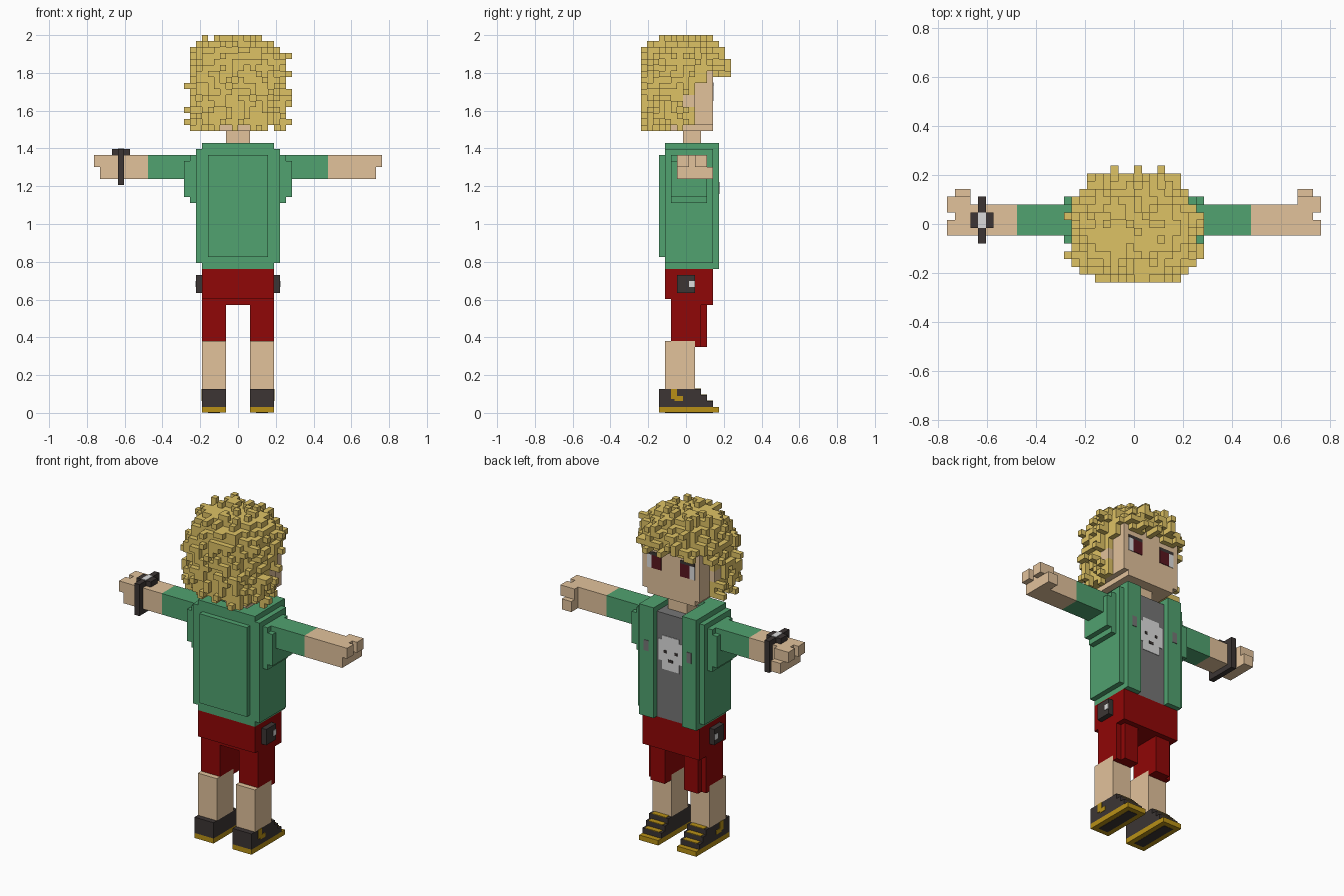
import bpy, bmesh, random
from math import ceil, sqrt

if "Cube" in bpy.data.objects:
    bpy.data.objects.remove(bpy.data.objects["Cube"])

random.seed(5)
V = 2 / 63          # size of one voxel; all numbers below are in voxels
P = 0.1             # thickness of painted plates


def material(name, rgb):
    m = bpy.data.materials.new(name)
    m.diffuse_color = (*rgb, 1)
    m.use_nodes = True
    m.node_tree.nodes["Principled BSDF"].inputs["Base Color"].default_value = m.diffuse_color
    return m


HAIR = material("blond hair", (0.73, 0.54, 0.13))
SKIN = material("skin", (0.76, 0.54, 0.33))
GREEN = material("green cloth", (0.082, 0.36, 0.16))
RED = material("red cloth", (0.28, 0.002, 0.002))
DARK = material("dark brown", (0.045, 0.036, 0.034))
GOLD = material("gold trim", (0.48, 0.28, 0.008))
GREY = material("grey shirt", (0.18, 0.18, 0.18))
WHITE = material("pale grey", (0.72, 0.72, 0.72))
IRIS = material("dark red iris", (0.10, 0.008, 0.014))


def finish(name, mat, bm):
    me = bpy.data.meshes.new(name)
    bmesh.ops.scale(bm, vec=(V, V, V), verts=bm.verts)
    bmesh.ops.recalc_face_normals(bm, faces=bm.faces)
    bm.to_mesh(me)
    bm.free()
    me.materials.append(mat)
    ob = bpy.data.objects.new(name, me)
    bpy.context.collection.objects.link(ob)
    return ob


def part(name, mat, *boxes, mirror=False):
    """One object from boxes (x0, x1, y0, y1, z0, z1); mirror repeats them at -x."""
    bm = bmesh.new()
    for x0, x1, y0, y1, z0, z1 in boxes:
        for a, b in ((x0, x1), (-x1, -x0))[:2 if mirror else 1]:
            vs = bmesh.ops.create_cube(bm, size=1)["verts"]
            bmesh.ops.scale(bm, vec=(b - a, y1 - y0, z1 - z0), verts=vs)
            bmesh.ops.translate(bm, vec=((a + b) / 2, (y0 + y1) / 2, (z0 + z1) / 2), verts=vs)
    return finish(name, mat, bm)


# Shoes: sole, stepped upper, laces, side patches, tread
part("shoe_soles", GOLD, (2, 6, -4.5, 5.5, P / 2, 1), mirror=True)
part("shoe_treads", DARK, (3, 5, -3.5, 4.5, 0, P), mirror=True)
part("shoe_uppers", DARK, *[(2, 6, -4.5, 5.5 - k, k, k + 1) for k in (1, 2, 3)], mirror=True)
part("shoe_laces", GOLD, *[(2.5, 5.5, 4.5 - k, 5.5 - k, k + 1, k + 1 + P) for k in (1, 2, 3)], mirror=True)
part("shoe_patches", GOLD, (6, 6 + P, -2.5, -1.5, 2.3, 4), (6, 6 + P, -1.9, -0.5, 2, 2.8), mirror=True)

# Legs and shorts
part("legs", SKIN, (2, 6, -3.5, 1.5, 4, 12), mirror=True)
part("shorts_legs", RED, (2, 6, -2.5, 2.5, 12, 18), (2, 6, 1.5, 2.5, 11, 12),
     (2, 5, 2.5, 3.5, 11, 18), mirror=True)
part("shorts_hips", RED, (-6, 6, -3.5, 4.5, 19, 24), (-6, 6, -2.5, 4.5, 18, 19))
part("hip_pouches", DARK, (6, 7, -1.5, 1.5, 20, 23), mirror=True)
part("pouch_clasps", WHITE, (7, 7 + P, 0.5, 1.5, 21, 22), mirror=True)

# Shirt and open jacket
part("shirt", GREY, (-3, 3, -1.5, 4.5, 24, 44))
part("jacket_body", GREEN, (3, 7, -3.5, 4.5, 25, 44), (3, 6, -3.5, 4.5, 24, 25),
     (3, 6, -3.5, 4.5, 44, 45), (3, 6, 4.5, 5.5, 24, 45), mirror=True)
part("jacket_back", GREEN, (-3, 3, -3.5, -1.5, 24, 45), (-5, 5, -4.5, -3.5, 26, 43))
part("jacket_studs", GREY, (4, 5, 5.5, 5.5 + P, 36.5, 38.5), mirror=True)

# Pale print on the shirt with dark dots
part("shirt_print", WHITE, (-2.6, 2.6, 4.5, 4.5 + P, 35, 39), (-1.8, 1.8, 4.5, 4.5 + P, 33.4, 39.8))
part("print_dots", DARK, (0.9, 1.4, 4.5, 4.5 + 2 * P, 36.6, 37.1), mirror=True)
part("print_mouth", DARK, (-0.5, 0.5, 4.5, 4.5 + 2 * P, 35, 35.5))

# Sleeves, arms and hands
part("sleeves", GREEN, (7, 8, -2.5, 3.5, 35, 43), (8, 9, -2.5, 3.5, 36, 42),
     (9, 15, -1.5, 2.5, 39, 43), (8, 9, -1.5, 2.5, 42, 43), mirror=True)
part("arms", SKIN, (15, 23, -1.5, 2.5, 39, 43), mirror=True)
part("hands", SKIN, (21, 23, 2.5, 3.5, 39, 43), (23, 24, -1.5, 0.5, 41, 43),
     (23, 24, 1.5, 3.5, 41, 43), (21, 23, 3.5, 4.5, 39, 41), mirror=True)

# Wristwatch on one arm
part("watch_strap", DARK, (-20, -19, -2.5, 3.5, 43, 44), (-20, -19, -2.5, 3.5, 38, 39),
     (-20, -19, -2.5, -1.5, 39, 43), (-20, -19, 2.5, 3.5, 39, 43))
part("watch_case", DARK, (-21, -18, -0.5, 1.5, 43, 44))
part("watch_screen", WHITE, (-20, -19, -0.5, 1.5, 44, 44 + P))

# Neck, head, ears
part("neck", SKIN, (-2, 2, -0.5, 2.5, 44, 47))
HEAD = [(-6, 6, -2.5, 4.5, 48, 58), (-4, 4, -4.5, -2.5, 48, 58), (-5, 5, -3.5, 4.5, 47, 48)]
part("head", SKIN, *HEAD)
part("ears", SKIN, (6, 7, -0.5, 1.5, 51, 53), mirror=True)

# Eyes as thin plates
part("eye_whites", WHITE, (4, 5, 4.5, 4.5 + P, 52, 54.5), mirror=True)
part("eye_irises", IRIS, (2, 4, 4.5, 4.5 + P, 52, 54.5), mirror=True)
part("eye_lids", DARK, (2, 5, 4.5, 4.5 + P, 54.5, 55.1), mirror=True)

# Curly hair: voxel layers grown at random outward from a rounded head shape
FRINGE = {i: random.choice((56, 57)) - (abs(i + 0.5) > 4.5) for i in range(-10, 10)}
TEMPLE = {k: random.choice((0, 1, 1, 2)) for k in range(40, 70)}
R = 4


def layer(c):
    """Steps outside the head shape, None where there is no hair."""
    x, y, z = abs(c[0] + 0.5), c[1], c[2] + 0.5
    if any(a < c[0] + 0.5 < b and d < y < e and f < z < g for a, b, d, e, f, g in HEAD):
        return None                                   # inside the skin
    if y > 4.5 and c[2] < FRINGE[c[0]]:
        return None                                   # face
    if y <= 4.5 and c[2] < 55 and y > TEMPLE[c[2]]:
        return None                                   # cheeks
    if x > 6 and -1 < y < 2 and 51 <= c[2] < 53:
        return None                                   # ears
    if z < 48 and (x < 5 and y > -3):
        return None                                   # under the chin
    q = (x - 6, abs(y + 0.5) - 5, z - 61)
    d = sqrt(sum(max(0, a + R) ** 2 for a in q)) - R
    return max(1, ceil(d - 0.3)) + (z < 48)


STEPS = ((1, 0, 0), (-1, 0, 0), (0, 1, 0), (0, -1, 0), (0, 0, 1), (0, 0, -1))


def move(c, s):
    return tuple(a + b for a, b in zip(c, s))


space = [(i, j, k) for i in range(-9, 9) for j in range(-7, 8) for k in range(47, 63)]
hair = {c for c in space if layer(c) == 1}
for n, chance in ((2, 0.42), (3, 0.2)):
    hair |= {c for c in space if layer(c) == n and random.random() < chance
             and any(move(c, s) in hair for s in STEPS)}

bm = bmesh.new()
for c in sorted(hair):
    for s in STEPS:
        if move(c, s) in hair:
            continue
        axis = [abs(a) for a in s].index(1)
        u, w = [a for a in range(3) if a != axis]
        quad = []
        for du, dw in ((-.5, -.5), (.5, -.5), (.5, .5), (-.5, .5)):
            p = [c[0] + 0.5, c[1], c[2] + 0.5]
            p[axis] += s[axis] / 2
            p[u] += du
            p[w] += dw
            quad.append(bm.verts.new(p))
        if (s[axis] > 0) == (axis == 1):              # keep faces turned outward
            quad.reverse()
        bm.faces.new(quad)
bmesh.ops.remove_doubles(bm, verts=bm.verts, dist=0.01)
finish("curly_hair", HAIR, bm)
